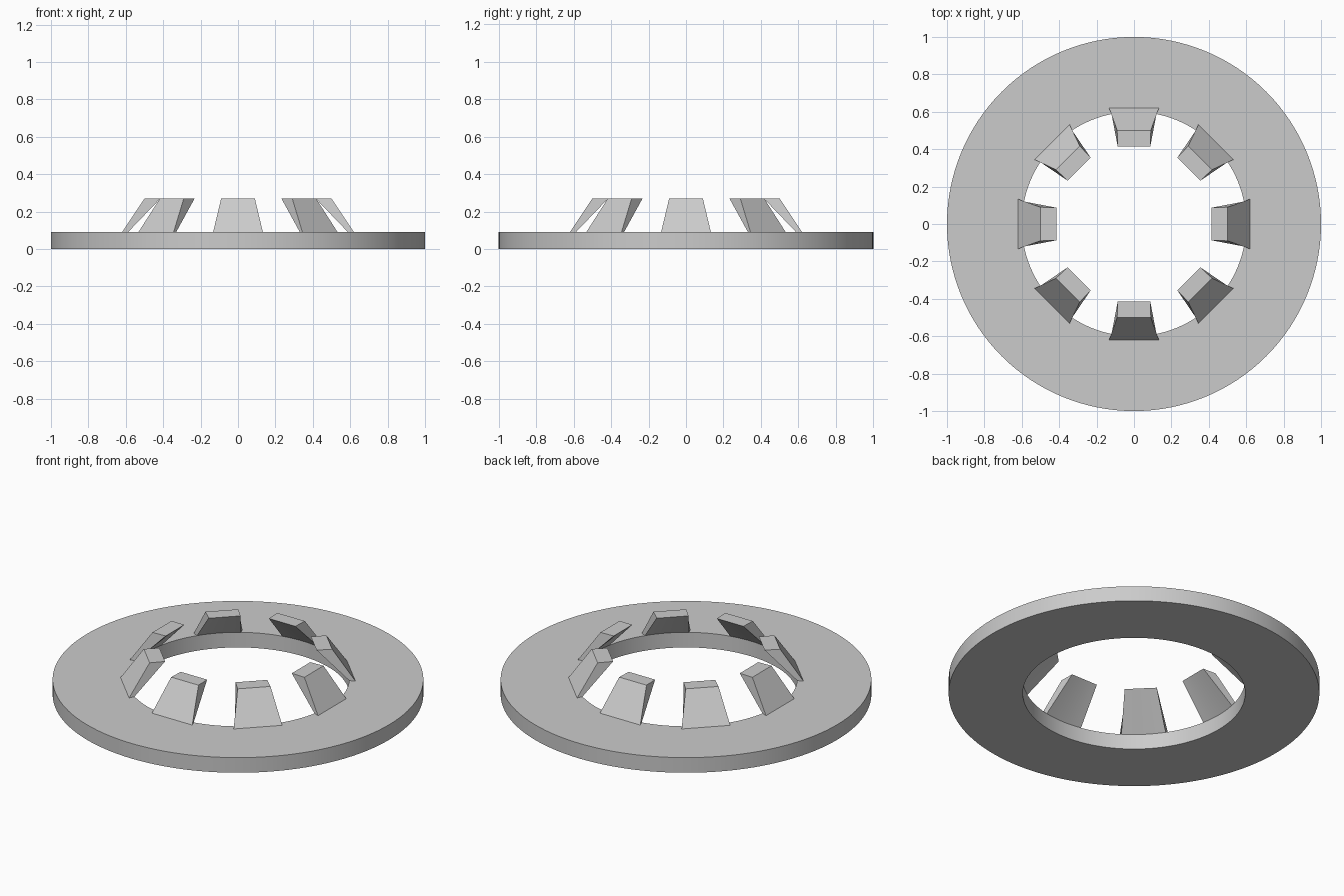
import bpy, bmesh, math
from mathutils import Matrix, Vector

if "Cube" in bpy.data.objects:
    bpy.data.objects.remove(bpy.data.objects["Cube"])

grey = bpy.data.materials.new("light_grey")
grey.use_nodes = True
grey.diffuse_color = (0.6, 0.6, 0.6, 1)
grey.node_tree.nodes["Principled BSDF"].inputs["Base Color"].default_value = (0.6, 0.6, 0.6, 1)

BORE, THICK, TOP = 0.6, 0.09, 0.27


def finish(bm, name):
    bmesh.ops.recalc_face_normals(bm, faces=bm.faces)
    mesh = bpy.data.meshes.new(name)
    bm.to_mesh(mesh)
    bm.free()
    mesh.materials.append(grey)
    obj = bpy.data.objects.new(name, mesh)
    bpy.context.collection.objects.link(obj)
    bpy.ops.object.select_all(action="DESELECT")
    obj.select_set(True)
    bpy.context.view_layer.objects.active = obj
    bpy.ops.object.shade_smooth_by_angle(angle=math.radians(30))
    return obj


# Flat ring: rectangular section spun around z
bm = bmesh.new()
section = [bm.verts.new(p) for p in
           ((BORE, 0, 0), (1, 0, 0), (1, 0, THICK), (BORE, 0, THICK))]
edges = [bm.edges.new((section[i], section[(i + 1) % 4])) for i in range(4)]
bmesh.ops.spin(bm, geom=section + edges, cent=(0, 0, 0), axis=(0, 0, 1),
               angle=math.tau, steps=128, use_merge=True)
bmesh.ops.remove_doubles(bm, verts=bm.verts, dist=0.0001)
finish(bm, "flat_ring")


# Inward-leaning tooth: its inner foot follows the bore, the other edges are straight
def build_tooth(name, angle):
    bm = bmesh.new()
    columns = 8
    rows = []
    for i in range(columns + 1):
        t = 2 * i / columns - 1
        foot = 0.12 * t
        rows.append([bm.verts.new(p) for p in (
            (math.sqrt(BORE ** 2 - foot ** 2), foot, THICK),
            (0.62, 0.133 * t, THICK),
            (0.5, 0.09 * t, TOP),
            (0.415, 0.087 * t, TOP))])
    for a, b in zip(rows, rows[1:]):
        for j in range(4):
            k = (j + 1) % 4
            bm.faces.new((a[j], a[k], b[k], b[j]))
    bm.faces.new(rows[0])
    bm.faces.new(rows[-1])
    bmesh.ops.rotate(bm, verts=bm.verts, cent=Vector(), matrix=Matrix.Rotation(angle, 3, "Z"))
    finish(bm, name)


for n in range(8):
    build_tooth(f"tooth_{n + 1}", n * math.tau / 8)
